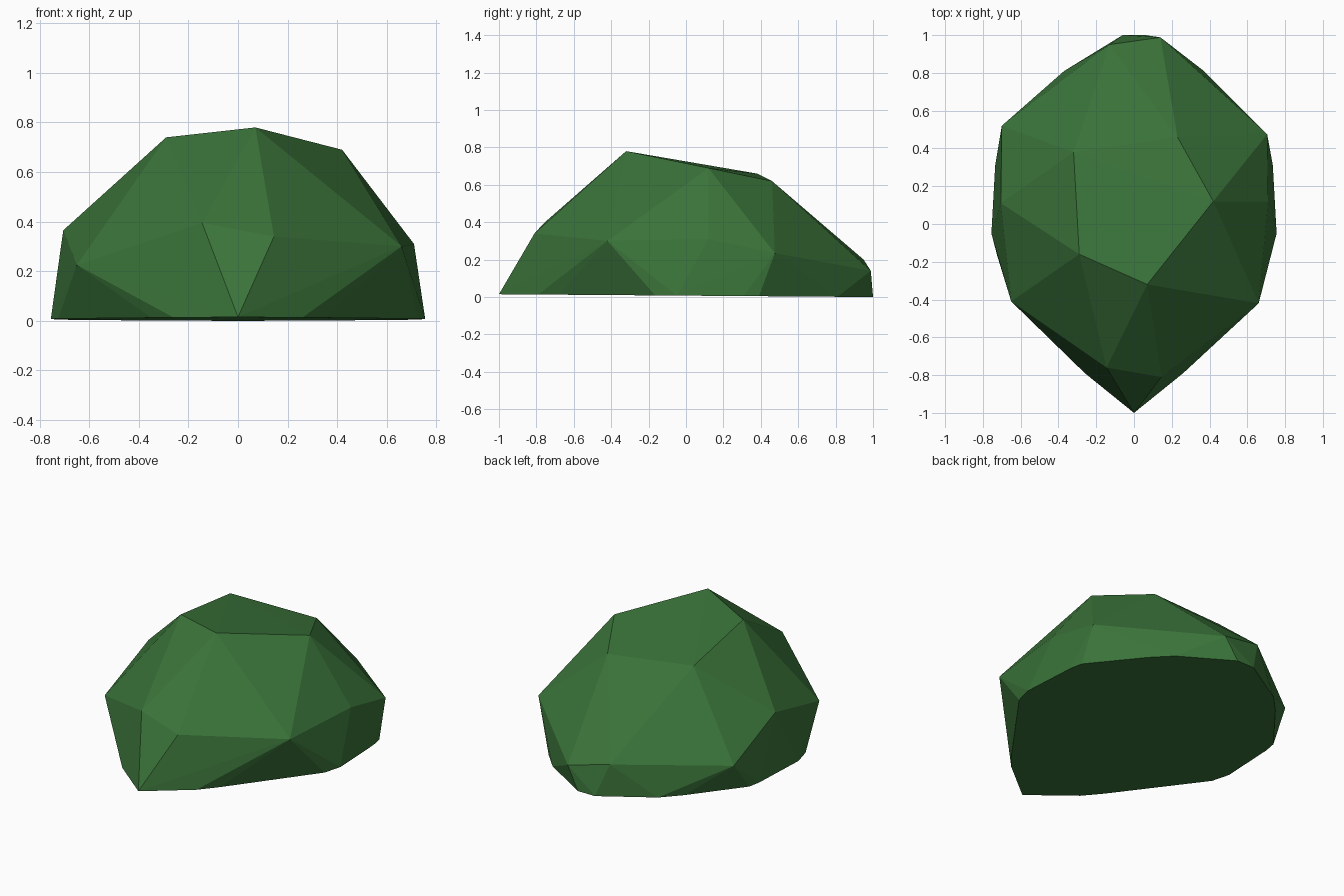
import bpy, bmesh

if "Cube" in bpy.data.objects:
    bpy.data.objects.remove(bpy.data.objects["Cube"])

# One flat colour
green = bpy.data.materials.new("leaf green")
green.diffuse_color = (0.042, 0.171, 0.041, 1)
green.use_nodes = True
green.node_tree.nodes["Principled BSDF"].inputs["Base Color"].default_value = green.diffuse_color

# Mirrored ground outline, right half from front tip to back
half = [(0, -1), (.26, -.79), (.35, -.68), (.725, -.165), (.755, -.05),
        (.735, .31), (.72, .39), (.475, .70), (.37, .81), (.06, 1)]
base = [(s * x, y, .0075 - .0075 * y) for x, y in half for s in (1, -1) if x or s > 0]

# Irregular crown, waist and end corners of the clump
corners = [
    (.07, -.32, .78), (-.29, -.16, .74), (.42, .12, .69), (-.32, .38, .66), (.23, .46, .62),
    (-.65, -.41, .225), (.66, -.42, .30), (-.145, -.76, .395), (.145, -.81, .34),
    (-.705, .11, .365), (.71, .12, .31), (-.70, .52, .18), (.705, .475, .235),
    (-.13, .95, .20), (.14, .988, .14)]

# Faceted bush: the flat-shaded hull around all corners
bm = bmesh.new()
for p in base + corners:
    bm.verts.new(p)
res = bmesh.ops.convex_hull(bm, input=bm.verts)
bmesh.ops.delete(bm, geom=[v for v in bm.verts if not v.link_faces], context='VERTS')
bmesh.ops.recalc_face_normals(bm, faces=bm.faces)
mesh = bpy.data.meshes.new("bush")
bm.to_mesh(mesh)
bm.free()
mesh.materials.append(green)
bush = bpy.data.objects.new("bush", mesh)
bpy.context.collection.objects.link(bush)
